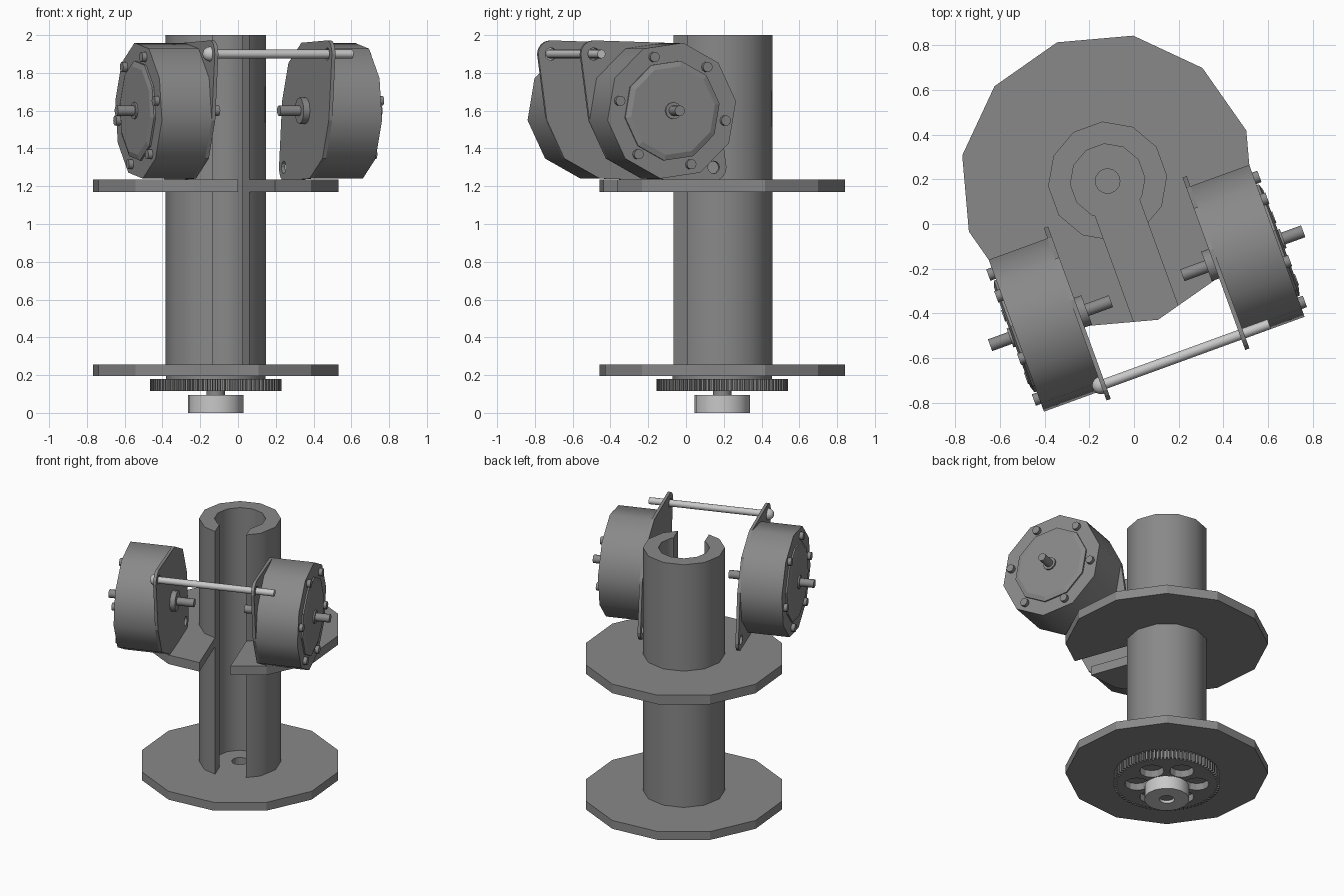
import bpy, bmesh
from math import cos, sin, pi, radians
from mathutils import Matrix, Vector

if "Cube" in bpy.data.objects:
    bpy.data.objects.remove(bpy.data.objects["Cube"], do_unlink=True)

# Everything is built around the column axis, then turned and moved as one
PLACE = Matrix.Translation((-0.118, 0.192, 0)) @ Matrix.Rotation(radians(20), 4, "Z")


def material(name, value):
    m = bpy.data.materials.new(name)
    m.use_nodes = True
    colour = (value, value, value, 1)
    m.diffuse_color = colour
    m.node_tree.nodes["Principled BSDF"].inputs["Base Color"].default_value = colour
    return m


GREY = material("mid grey", 0.25)
STEEL = material("light steel", 0.58)


def ring(radius, sides, phase=0, centre=(0, 0)):
    angles = [radians(phase) + 2 * pi * i / sides for i in range(sides)]
    return [(centre[0] + radius * cos(a), centre[1] + radius * sin(a)) for a in angles]


def loft(name, sections, mat=GREY, axis="Z", smooth=None):
    """Join matching outlines, given as (position, points), along an axis."""
    bm = bmesh.new()
    loops = []
    for pos, pts in sections:
        loops.append([bm.verts.new((a, b, pos) if axis == "Z" else (pos, a, b)) for a, b in pts])
    n = len(loops[0])
    for low, high in zip(loops, loops[1:]):
        for i in range(n):
            j = (i + 1) % n
            bm.faces.new((low[i], low[j], high[j], high[i]))
    bm.faces.new(loops[0])
    bm.faces.new(loops[-1])
    bmesh.ops.recalc_face_normals(bm, faces=bm.faces)
    me = bpy.data.meshes.new(name)
    bm.to_mesh(me)
    bm.free()
    me.materials.append(mat)
    ob = bpy.data.objects.new(name, me)
    bpy.context.collection.objects.link(ob)
    ob.matrix_world = PLACE
    if smooth:
        shade(ob, smooth)
    return ob


def select(ob):
    bpy.ops.object.select_all(action="DESELECT")
    ob.select_set(True)
    bpy.context.view_layer.objects.active = ob


def shade(ob, angle):
    select(ob)
    bpy.ops.object.shade_smooth_by_angle(angle=radians(angle))


def prism(name, pts, lo, hi, mat=GREY, axis="Z", smooth=None):
    return loft(name, [(lo, pts), (hi, pts)], mat, axis, smooth)


def cut(ob, outlines, lo, hi, axis="Z", smooth=None):
    """Cut straight holes with the given outlines through a part."""
    for pts in outlines:
        cutter = prism("cutter", pts, lo, hi, ob.data.materials[0], axis)
        cutter.hide_render = True
        mod = ob.modifiers.new("hole", "BOOLEAN")
        mod.operation, mod.solver, mod.object = "DIFFERENCE", "EXACT", cutter
        select(ob)
        bpy.ops.object.modifier_apply(modifier=mod.name)
        bpy.data.objects.remove(cutter, do_unlink=True)
    if smooth:
        shade(ob, smooth)


def hull(points):
    """Convex outline around 2D points."""
    pts = sorted(points)

    def half(seq):
        out = []
        for p in seq:
            while len(out) > 1 and (Vector(out[-1]) - Vector(out[-2])).cross(
                    Vector(p) - Vector(out[-1])) <= 1e-7:
                out.pop()
            out.append(p)
        return out[:-1]
    return half(pts) + half(pts[::-1])


# Slotted column and its two flanges
slot = [(-0.105, -0.9), (0.105, -0.9), (0.105, 0), (-0.105, 0)]
column = prism("column", ring(0.267, 12, 15), 0.25, 2)
cut(column, [ring(0.167, 12, 15), slot], 0.1, 2.1, smooth=35)
upper = prism("upper_flange", ring(0.66, 12), 1.17, 1.235)
cut(upper, [ring(0.2, 12, 15), slot], 1, 1.4)
base = prism("base_flange", ring(0.66, 12), 0.195, 0.255)
cut(base, [ring(0.055, 16)], 0.1, 0.3)
prism("base_collar", ring(0.265, 12, 15), 0.175, 0.2, smooth=35)

# Toothed wheel with round openings
TEETH = 80
teeth = []
for i in range(TEETH):
    for step, radius in ((0, 0.325), (0.4, 0.325), (0.5, 0.348), (0.9, 0.348)):
        a = 2 * pi * (i + step) / TEETH
        teeth.append((radius * cos(a), radius * sin(a)))
gear = prism("drive_gear", teeth, 0.115, 0.18)
cut(gear, [ring(0.08, 12, 0, c) for c in ring(0.195, 6)], 0.1, 0.165)

# Drive hub below the wheel
hub = prism("drive_hub", ring(0.147, 16), 0, 0.095, STEEL)
cut(hub, [ring(0.05, 16)], -0.1, 0.2, smooth=35)
prism("drive_shaft", ring(0.05, 16), 0.02, 0.15, smooth=35)

# Two mirrored motors
MID = (-0.51, 1.6)
EARS = [(-0.848, 1.9), (-0.172, 1.3)]
for side, s in (("right", -1), ("left", 1)):
    def part(name, pts, lo, hi, smooth=40):
        return prism(side + "_" + name, pts, s * lo, s * hi, GREY, "X", smooth)

    part("motor_body", ring(0.365, 10, 8, MID), 0.34, 0.62)
    outline = ring(0.365, 10, 8, MID)
    for ear in EARS:
        outline += ring(0.072, 16, 0, ear)
    plate = part("motor_plate", hull(outline), 0.32, 0.34, None)
    cut(plate, [ring(0.033, 12, 0, e) for e in EARS], s * 0.2, s * 0.5, "X")
    loft(side + "_motor_cap", [(s * 0.615, ring(0.268, 10, 8, MID)),
                               (s * 0.63, ring(0.268, 10, 8, MID)),
                               (s * 0.64, ring(0.238, 10, 8, MID))], GREY, "X")
    part("motor_boss", ring(0.07, 12, 0, MID), 0.285, 0.325)
    part("inner_shaft", ring(0.028, 12, 0, MID), 0.17, 0.3)
    part("outer_shaft", ring(0.028, 12, 0, MID), 0.6, 0.745)
    part("shaft_collar", ring(0.045, 12, 0, MID), 0.63, 0.65)
    for i, c in enumerate(ring(0.302, 6, -10, MID)):
        part(f"cap_bolt_{i + 1}", ring(0.027, 10, 0, c), 0.61, 0.645)

# Tie rod with a domed head
tie = EARS[0]
prism("tie_rod", ring(0.023, 12, 0, tie), -0.36, 0.46, STEEL, "X", 40)
dome = [(-0.34 - 0.04 * sin(t), ring(0.04 * cos(t), 12, 0, tie)) for t in (0, 0.5, 0.95, 1.3)]
loft("tie_rod_head", dome, STEEL, "X", 45)
